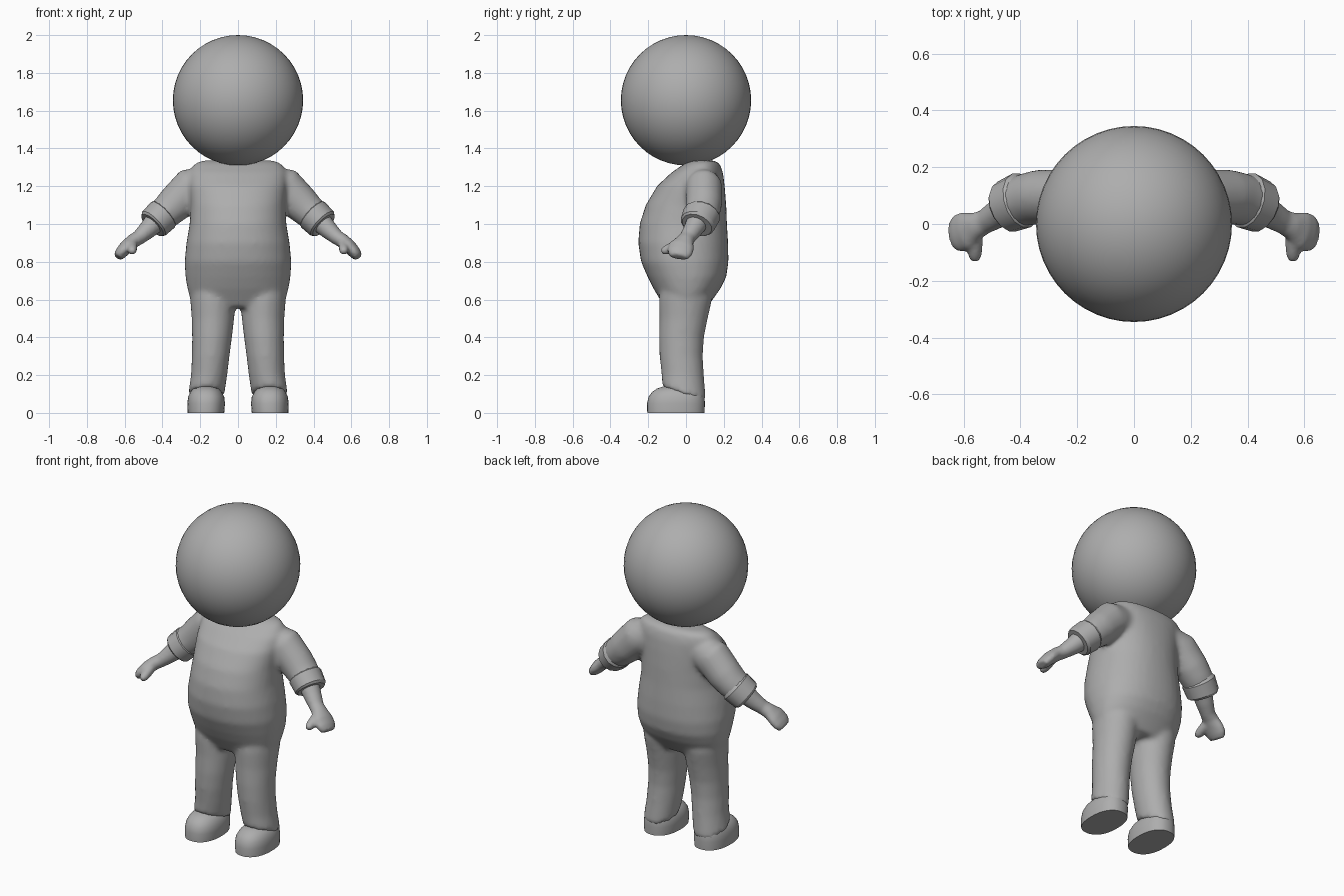
import bpy, bmesh, math
from mathutils import Vector

grey = bpy.data.materials.new("plain grey")
grey.diffuse_color = (0.42, 0.42, 0.42, 1)


def skin(bm, rings):
    """Bridge a list of vertex-position rings into a closed solid."""
    loops = [[bm.verts.new(p) for p in r] for r in rings]
    n = len(loops[0])
    for a, b in zip(loops, loops[1:]):
        for i in range(n):
            bm.faces.new((a[i], a[(i + 1) % n], b[(i + 1) % n], b[i]))
    bm.faces.new(loops[0][::-1])
    bm.faces.new(loops[-1])


def stack(bm, levels, s=1, e=2.0, n=40):
    """Solid of rounded sections: (z, x0, x1, y front, y back, tilt)."""
    rings = []
    for z, x0, x1, y0, y1, tilt in levels:
        ring = []
        for i in range(n):
            t = 2 * math.pi * i / n
            c, d = math.cos(t), math.sin(t)
            c = math.copysign(abs(c) ** (2 / e), c)
            d = math.copysign(abs(d) ** (2 / e), d)
            ring.append((s * ((x0 + x1) / 2 + c * (x1 - x0) / 2),
                         (y0 + y1) / 2 + d * (y1 - y0) / 2, z - tilt * d))
        rings.append(ring)
    skin(bm, rings)


def tube(bm, pts, s=1, n=24):
    """Solid along a path: (x, y, z, thickness radius, width radius)."""
    cs = [Vector(p[:3]) for p in pts]
    rings = []
    for k, p in enumerate(pts):
        d = (cs[min(k + 1, len(cs) - 1)] - cs[max(k - 1, 0)]).normalized()
        ref = Vector((1, 0, 0)) if abs(d.y) > 0.75 else Vector((0, 1, 0))
        v = d.cross(ref).normalized()
        w = v.cross(d)
        ring = []
        for i in range(n):
            t = 2 * math.pi * i / n
            q = cs[k] + v * p[3] * math.cos(t) + w * p[4] * math.sin(t)
            ring.append((s * q.x, q.y, q.z))
        rings.append(ring)
    skin(bm, rings)


def make(name, bm, voxel=0, smooth=0, grow=0, angle=None):
    bmesh.ops.recalc_face_normals(bm, faces=bm.faces)
    me = bpy.data.meshes.new(name)
    bm.to_mesh(me)
    bm.free()
    me.materials.append(grey)
    me.shade_smooth()
    if angle:
        me.set_sharp_from_angle(angle=math.radians(angle))
    ob = bpy.data.objects.new(name, me)
    bpy.context.collection.objects.link(ob)
    if voxel:
        r = ob.modifiers.new("merge", "REMESH")
        r.mode = "VOXEL"
        r.voxel_size = voxel
        r.use_smooth_shade = True
        m = ob.modifiers.new("soften", "SMOOTH")
        m.iterations = smooth
        d = ob.modifiers.new("keep_size", "DISPLACE")
        d.mid_level = 0
        d.strength = grow
    return ob


# Head: a plain ball
bm = bmesh.new()
bmesh.ops.create_uvsphere(bm, u_segments=48, v_segments=24, radius=0.345)
bmesh.ops.translate(bm, verts=bm.verts, vec=(0, 0, 1.655))
make("head", bm)

# Suit: torso, trouser legs and short sleeves melted into one
bm = bmesh.new()
torso = [(0.56, 0.22, -0.11, 0.11), (0.61, 0.252, -0.14, 0.145),
         (0.66, 0.265, -0.17, 0.18), (0.72, 0.275, -0.20, 0.21),
         (0.80, 0.28, -0.235, 0.222), (0.90, 0.27, -0.25, 0.22),
         (1.00, 0.253, -0.242, 0.214), (1.10, 0.248, -0.21, 0.21),
         (1.20, 0.255, -0.15, 0.202), (1.27, 0.255, -0.075, 0.193),
         (1.315, 0.23, -0.01, 0.178), (1.333, 0.19, 0.03, 0.155)]
stack(bm, [(z, -w, w, a, b, 0) for z, w, a, b in torso], e=2.2)
leg = [(0.68, 0.03, 0.25, -0.13, 0.13, 0), (0.60, 0.015, 0.25, -0.14, 0.135, 0),
       (0.50, 0.023, 0.242, -0.137, 0.112, 0), (0.40, 0.035, 0.24, -0.14, 0.092, 0),
       (0.30, 0.048, 0.241, -0.137, 0.086, 0), (0.20, 0.06, 0.246, -0.127, 0.092, 0.01),
       (0.10, 0.075, 0.26, -0.122, 0.104, 0.04)]
sleeve = [(0.15, 0.09, 1.215, 0.09, 0.08), (0.25, 0.095, 1.19, 0.106, 0.095),
          (0.33, 0.095, 1.11, 0.096, 0.094), (0.375, 0.088, 1.068, 0.087, 0.09),
          (0.42, 0.075, 1.03, 0.08, 0.085)]
for s in (1, -1):
    stack(bm, leg, s)
    tube(bm, sleeve, s)
make("suit", bm, 0.015, 5, 0.003)

for s, side in ((1, "left"), (-1, "right")):
    # Rolled cuff with a crisp rim and sunken opening
    bm = bmesh.new()
    tube(bm, [(0.382, 0.086, 1.062, 0.078, 0.085), (0.396, 0.083, 1.05, 0.092, 0.1),
              (0.446, 0.062, 1.002, 0.088, 0.094), (0.454, 0.058, 0.994, 0.078, 0.083)], s, 14)
    make(side + "_cuff", bm, angle=30)

    # Forearm, mitten hand and thumb
    bm = bmesh.new()
    tube(bm, [(0.42, 0.072, 1.03, 0.06, 0.06), (0.48, 0.036, 0.968, 0.047, 0.049),
              (0.525, 0.008, 0.928, 0.037, 0.041), (0.555, -0.006, 0.91, 0.036, 0.046),
              (0.59, -0.024, 0.88, 0.035, 0.066), (0.617, -0.032, 0.85, 0.031, 0.066),
              (0.636, -0.038, 0.826, 0.023, 0.05)], s)
    tube(bm, [(0.562, -0.02, 0.9, 0.028, 0.028), (0.56, -0.07, 0.878, 0.026, 0.026),
              (0.56, -0.105, 0.862, 0.023, 0.023), (0.56, -0.128, 0.853, 0.015, 0.015)], s)
    make(side + "_forearm_and_hand", bm, 0.009, 4, 0.002)

    # Rounded shoe with a flat sole
    bm = bmesh.new()
    stack(bm, [(0, 0.073, 0.266, -0.205, 0.098, 0), (0.05, 0.069, 0.268, -0.206, 0.1, 0),
               (0.085, 0.073, 0.264, -0.198, 0.098, 0), (0.11, 0.085, 0.253, -0.18, 0.092, 0),
               (0.128, 0.1, 0.238, -0.155, 0.085, 0), (0.14, 0.125, 0.213, -0.12, 0.07, 0)],
          s, 2.3)
    make(side + "_shoe", bm, angle=50)
